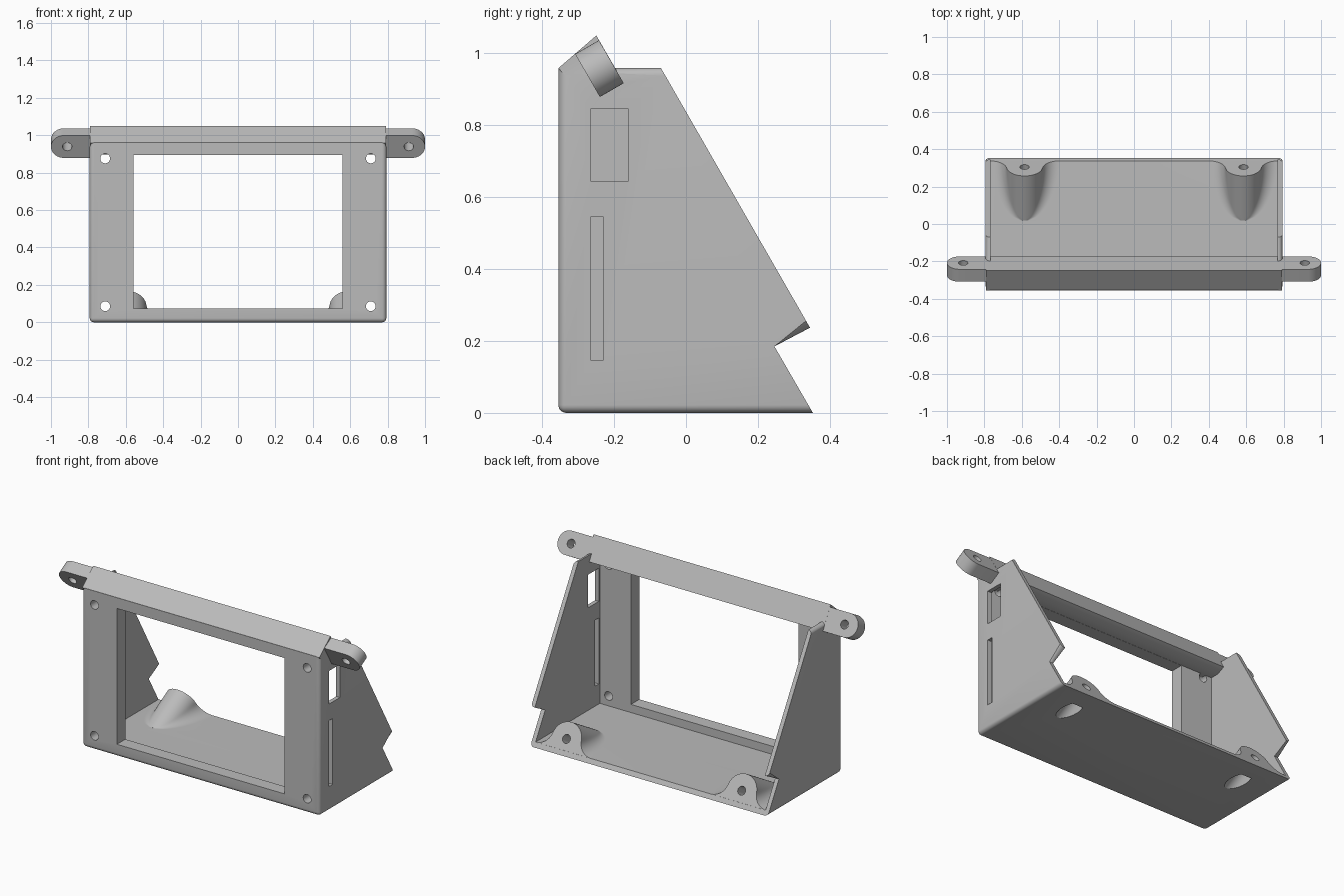
import bpy, bmesh
from math import sin, cos, pi, atan2, sqrt, radians
from mathutils import Vector

cube = bpy.data.objects.get("Cube")
if cube:
    bpy.data.objects.remove(cube, do_unlink=True)

grey = bpy.data.materials.new("light_grey")
grey.use_nodes = True
COLOUR = (0.5, 0.5, 0.5, 1)
grey.diffuse_color = COLOUR
grey.node_tree.nodes["Principled BSDF"].inputs["Base Color"].default_value = COLOUR

# The wall-side mounting plane leans 30 degrees: d is distance along its normal, s is up the slope
NORMAL, SLOPE = Vector((0, cos(pi / 6), 0.5)), Vector((0, -0.5, cos(pi / 6)))
WALL = 0.306


def tilted(x, d, s):
    return Vector((x, 0, 0)) + NORMAL * d + SLOPE * s


def finish(name, bm):
    bmesh.ops.recalc_face_normals(bm, faces=bm.faces)
    mesh = bpy.data.meshes.new(name)
    bm.to_mesh(mesh)
    bm.free()
    mesh.materials.append(grey)
    obj = bpy.data.objects.new(name, mesh)
    bpy.context.collection.objects.link(obj)
    return obj


def loft(name, rings):
    bm = bmesh.new()
    loops = [[bm.verts.new(p) for p in ring] for ring in rings]
    n = len(loops[0])
    for a, b in zip(loops, loops[1:]):
        for i in range(n):
            j = (i + 1) % n
            bm.faces.new((a[i], a[j], b[j], b[i]))
    bm.faces.new(loops[0])
    bm.faces.new(loops[-1])
    return finish(name, bm)


def box(name, x, y, z):
    return loft(name, [[(a, y[0], z[0]), (a, y[1], z[0]), (a, y[1], z[1]), (a, y[0], z[1])] for a in x])


def rod(name, start, end, radius):
    # Round bar between two points in one x plane
    start, end = Vector(start), Vector(end)
    side = Vector((1, 0, 0))
    up = (end - start).normalized().cross(side)
    return loft(name, [[c + (side * cos(a) + up * sin(a)) * radius
                        for a in (2 * pi * i / 32 for i in range(32))] for c in (start, end)])


def combine(obj, tool, operation):
    mod = obj.modifiers.new("combine", "BOOLEAN")
    mod.operation, mod.solver, mod.object = operation, "EXACT", tool
    bpy.context.view_layer.objects.active = obj
    bpy.ops.object.modifier_apply(modifier=mod.name)
    bpy.data.objects.remove(tool, do_unlink=True)


def cut(obj, tool):
    combine(obj, tool, "DIFFERENCE")


def add(obj, tool):
    combine(obj, tool, "UNION")


# Housing block from its side profile, outer edges rounded
profile = [(-0.355, 0), (0.353, 0), (0.246, 0.185), (0.345, 0.237), (-0.07, 0.96), (-0.355, 0.96)]
housing = loft("display_housing", [[(x, y, z) for y, z in profile] for x in (-0.793, 0.793)])
bm = bmesh.new()
bm.from_mesh(housing.data)
rounded = []
for e in bm.edges:
    back = any(f.normal.dot(NORMAL) > 0.9 for f in e.link_faces)
    top_front = all(v.co.y < -0.3 and v.co.z > 0.9 for v in e.verts)
    if not back and not top_front:
        rounded.append(e)
bmesh.ops.bevel(bm, geom=rounded, offset=0.022, segments=5, profile=0.5, affect="EDGES")
bm.to_mesh(housing.data)
bm.free()

# Hollow interior, screen window and the ports in the left wall
cut(housing, box("cavity", (-0.768, 0.768), (-0.275, 1), (0.026, 1.3)))
cut(housing, box("window", (-0.56, 0.56), (-0.5, -0.2), (0.075, 0.895)))
cut(housing, box("wide_port", (0.7, 0.9), (-0.265, -0.16), (0.645, 0.845)))
cut(housing, box("narrow_port", (0.7, 0.9), (-0.265, -0.23), (0.147, 0.545)))

# Screen screw holes
for x in (-0.71, 0.71):
    for z in (0.086, 0.876):
        cut(housing, rod("screw_hole", (x, -0.5, z), (x, -0.2, z), 0.026))

# Wedge bar along the top
bar_top, bar_low = tilted(0, 0.309, 1.034), tilted(0, 0.309, 0.882)
bar = [(-0.355, 0.959), (bar_top.y, bar_top.z), (bar_low.y, bar_low.z), (-0.222, 0.896), (-0.3, 0.896)]
add(housing, loft("top_bar", [[(x, y, z) for y, z in bar] for x in (-0.792, 0.792)]))

# Rounded mounting ears with a hole
EAR_S, EAR_R = 0.95, 0.069
for side in (-1, 1):
    outline = [(0.78, EAR_S - EAR_R)]
    for i in range(25):
        a = -pi / 2 + pi * i / 24
        outline.append((0.931 + EAR_R * cos(a), EAR_S + EAR_R * sin(a)))
    outline.append((0.78, EAR_S + EAR_R))
    add(housing, loft("ear", [[tilted(side * x, d, s) for x, s in outline] for d in (0.232, 0.3085)]))
    x = side * 0.913
    cut(housing, rod("ear_hole", tilted(x, 0.1, EAR_S), tilted(x, 0.5, EAR_S), 0.025))

# Slanted screw bosses flowing into the floor
BOSS_S, BOSS_R, FILLET = -0.0815, 0.096, 0.09


def boss_ring(cx, depth):
    d = WALL - depth
    floor = (0.026 - 0.5 * d) / SLOPE.z
    h = BOSS_S - floor
    reach = sqrt(max((BOSS_R + FILLET) ** 2 - (FILLET - h) ** 2, 1e-6))
    tangent = atan2(FILLET - h, reach)
    half = []
    for i in range(11):
        a = -pi / 2 - (pi / 2 - tangent) * i / 10
        half.append((reach + FILLET * cos(a), FILLET + FILLET * sin(a)))
    for i in range(1, 13):
        a = tangent + (pi / 2 - tangent) * i / 12
        half.append((BOSS_R * cos(a), h + BOSS_R * sin(a)))
    half = [(reach, -0.012)] + half
    full = half + [(-x, s) for x, s in reversed(half[:-1])]
    return [tilted(cx + x, d, floor + s) for x, s in full]


for x in (-0.585, 0.585):
    add(housing, loft("boss", [boss_ring(x, 0.001 + 0.276 * i / 16) for i in range(17)]))
    cut(housing, rod("screw_bore", tilted(x, 0.4, BOSS_S), tilted(x, 0.1, BOSS_S), 0.025))
    cut(housing, rod("head_bore", tilted(x, 0.2, BOSS_S), tilted(x, -0.2, BOSS_S), 0.048))

# Smooth rounded areas, keep hard corners
bpy.ops.object.select_all(action="DESELECT")
housing.select_set(True)
bpy.context.view_layer.objects.active = housing
bpy.ops.object.shade_smooth_by_angle(angle=radians(30))
